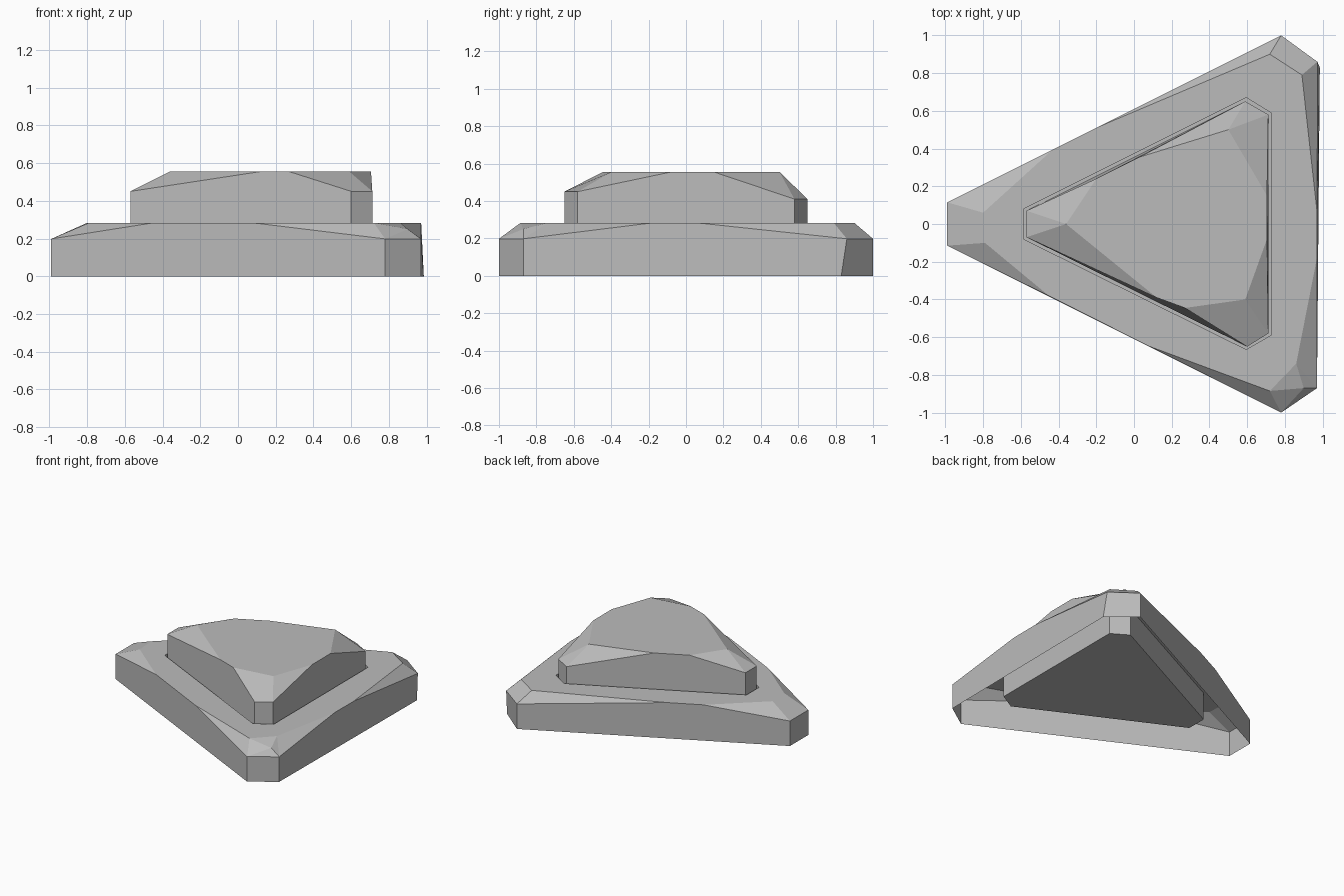
import bpy, bmesh

cube = bpy.data.objects.get("Cube")
if cube:
    bpy.data.objects.remove(cube)

grey = bpy.data.materials.new("plain_grey")
grey.use_nodes = True
COLOUR = (0.5, 0.5, 0.5, 1)
grey.diffuse_color = COLOUR
grey.node_tree.nodes["Principled BSDF"].inputs["Base Color"].default_value = COLOUR


def ring(bm, points, z):
    """Vertices for a list of xy points at one height or one height each."""
    heights = z if isinstance(z, (list, tuple)) else [z] * len(points)
    return [bm.verts.new((x, y, h)) for (x, y), h in zip(points, heights)]


def faceted_shell(bm, bottom, corners, mids, inner):
    """Three walls that rise mid-side, three cut corners and their chamfers.
    All rings hold six vertices; sides start at the even ones."""
    for a in (0, 2, 4):
        b, c = a + 1, (a + 2) % 6
        # long wall and the two chamfers running down from it
        bm.faces.new((bottom[a], bottom[b], corners[b], mids[b], mids[a], corners[a]))
        bm.faces.new((corners[a], mids[a], inner[a]))
        bm.faces.new((mids[b], corners[b], inner[b]))
        # short corner wall
        bm.faces.new((bottom[b], bottom[c], corners[c], corners[b]))


def corner_chamfer(bm, corners, inner, b):
    c = (b + 1) % 6
    bm.faces.new((corners[b], corners[c], inner[c], inner[b]))


def finish(bm, name):
    bmesh.ops.remove_doubles(bm, verts=bm.verts, dist=0.0005)
    mesh = bpy.data.meshes.new(name)
    bm.to_mesh(mesh)
    bm.free()
    mesh.materials.append(grey)
    obj = bpy.data.objects.new(name, mesh)
    bpy.context.collection.objects.link(obj)
    return obj


TOP, FLOOR = 0.283, 0.066

# Base: hollow three-sided plinth with a well in its top
bm = bmesh.new()
outline = [(-.99, -.115), (.78, -1), (.97, -.87), (.972, .86), (.78, 1), (-.99, .115)]
foot = list(outline)
foot[3] = (.985, .83)
bottom = ring(bm, foot, 0)
corners = ring(bm, outline, 0.198)
mids = ring(bm, [(-.45, -.382), (.08, -.648), (.97, -.18), (.971, .06),
                 (-.2, .51), (-.43, .395)], TOP)
inner = ring(bm, [(-.79, -.1), (.72, -.885), (.86, -.74), (.89, .79),
                  (.72, .9), (-.8, .06)], TOP)
hole = [(-.585, -.08), (.595, -.665), (.725, -.59), (.725, .59), (.595, .67), (-.585, .08)]
rim = ring(bm, hole, TOP)
well = ring(bm, hole, FLOOR)
faceted_shell(bm, bottom, corners, mids, inner)
for b in (3, 5):
    corner_chamfer(bm, corners, inner, b)

# Front corner has one extra broken facet
knob = bm.verts.new((.9, -.87, .25))
fan = (corners[1], corners[2], inner[2], inner[1])
for i in range(4):
    bm.faces.new((fan[i], fan[(i + 1) % 4], knob))

# Flat top around the well, then the well itself
for a in (0, 2, 4):
    b, c = a + 1, (a + 2) % 6
    bm.faces.new((mids[a], mids[b], rim[b], rim[a]))
    bm.faces.new((inner[a], mids[a], rim[a]))
    bm.faces.new((mids[b], inner[b], rim[b]))
    bm.faces.new((inner[b], inner[c], rim[c], rim[b]))
for i in range(6):
    j = (i + 1) % 6
    bm.faces.new((rim[i], rim[j], well[j], well[i]))
bm.faces.new(well)
finish(bm, "base")

# Upper block: smaller faceted block standing in the well
bm = bmesh.new()
outline = [(-.57, -.07), (.6, -.65), (.712, -.58), (.712, .58), (.59, .65), (-.57, .07)]
bottom = ring(bm, outline, FLOOR)
corners = ring(bm, outline, [.45, .45, .45, .41, .41, .45])
mids = ring(bm, [(.12, -.39), (.27, -.445), (.705, -.08), (.705, .15),
                 (.03, .355), (-.2, .24)], 0.555)
inner = ring(bm, [(-.36, 0), (.27, -.445), (.59, -.4), (.5, .5),
                  (.5, .5), (-.36, 0)], 0.555)
faceted_shell(bm, bottom, corners, mids, inner)
for b in (1, 3, 5):
    corner_chamfer(bm, corners, inner, b)
cap = []
for a in (0, 2, 4):
    cap += [inner[a], mids[a], mids[a + 1], inner[a + 1]]
bm.faces.new(cap)
finish(bm, "upper_block")
